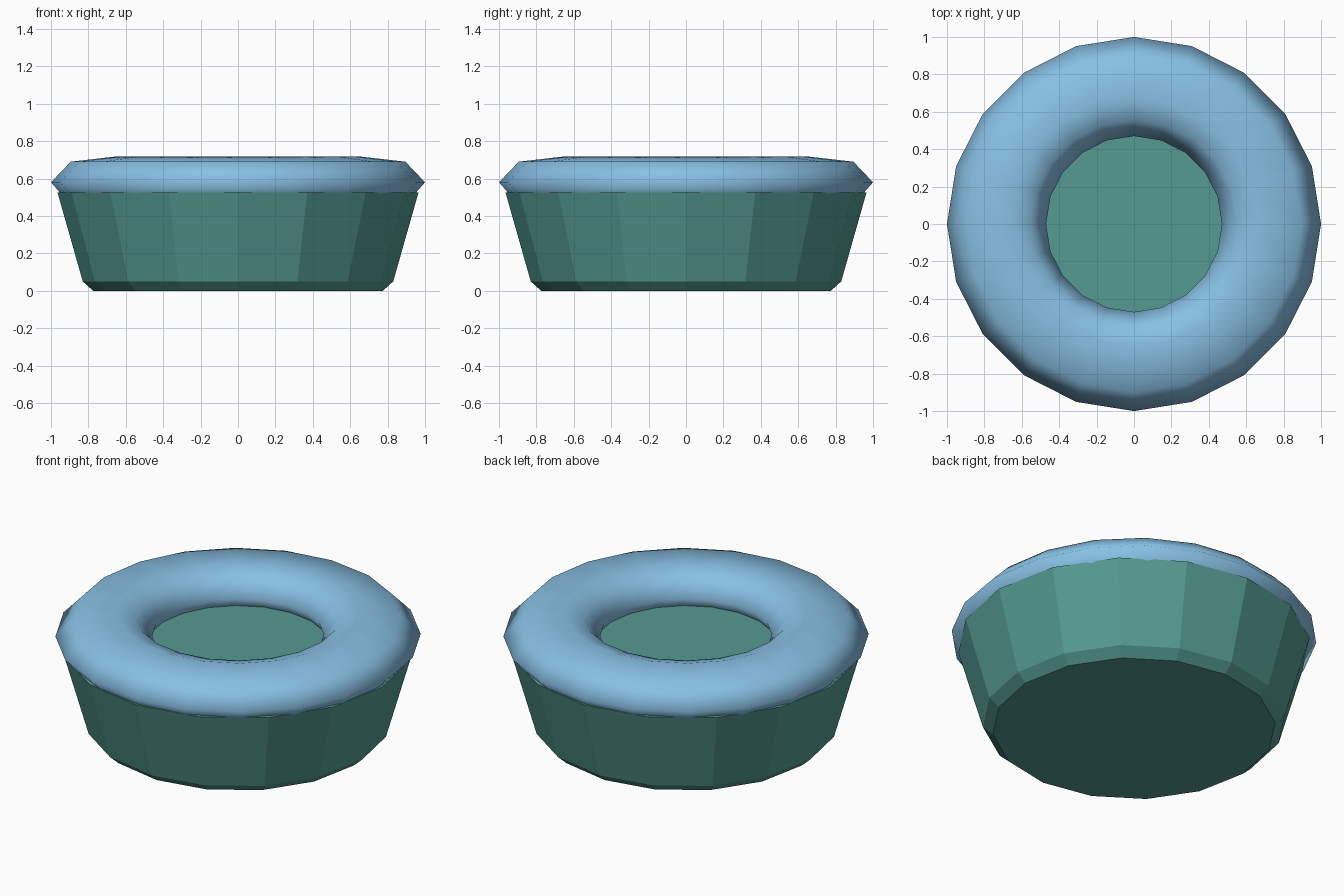
import bpy, bmesh, math

if "Cube" in bpy.data.objects:
    bpy.data.objects.remove(bpy.data.objects["Cube"])


def material(name, srgb):
    lin = [((c / 255 + 0.055) / 1.055) ** 2.4 for c in srgb]
    m = bpy.data.materials.new(name)
    m.diffuse_color = (*lin, 1)
    m.use_nodes = True
    m.node_tree.nodes["Principled BSDF"].inputs["Base Color"].default_value = m.diffuse_color
    return m


def lathe(name, profile, sides, mat, closed=False, smooth=False):
    """Spin a (radius, height) profile around z; open profiles get end caps."""
    bm = bmesh.new()
    rings = [[bm.verts.new((r * math.cos(2 * math.pi * i / sides),
                            r * math.sin(2 * math.pi * i / sides), z))
              for i in range(sides)] for r, z in profile]
    pairs = list(zip(rings, rings[1:]))
    if closed:
        pairs.append((rings[-1], rings[0]))
    else:
        bm.faces.new(rings[0][::-1])
        bm.faces.new(rings[-1])
    for a, b in pairs:
        for i in range(sides):
            j = (i + 1) % sides
            bm.faces.new((a[i], a[j], b[j], b[i]))
    bmesh.ops.recalc_face_normals(bm, faces=bm.faces)
    for f in bm.faces:
        f.smooth = smooth
    mesh = bpy.data.meshes.new(name)
    bm.to_mesh(mesh)
    bm.free()
    mesh.materials.append(mat)
    ob = bpy.data.objects.new(name, mesh)
    bpy.context.collection.objects.link(ob)
    return ob


green = material("sea_green", (84, 155, 145))
blue = material("sky_blue", (136, 192, 228))

# Tapered sixteen-sided body with a small foot chamfer
lathe("bowl_body", [(0.775, 0), (0.83, 0.05), (0.965, 0.525)], 16, green)

# Soft rounded ring resting on the body
lathe("top_ring", [(1.0, 0.58), (0.895, 0.69), (0.66, 0.717), (0.555, 0.685),
                   (0.47, 0.58), (0.52, 0.49), (0.735, 0.45), (0.90, 0.465)],
      20, blue, closed=True, smooth=True)
